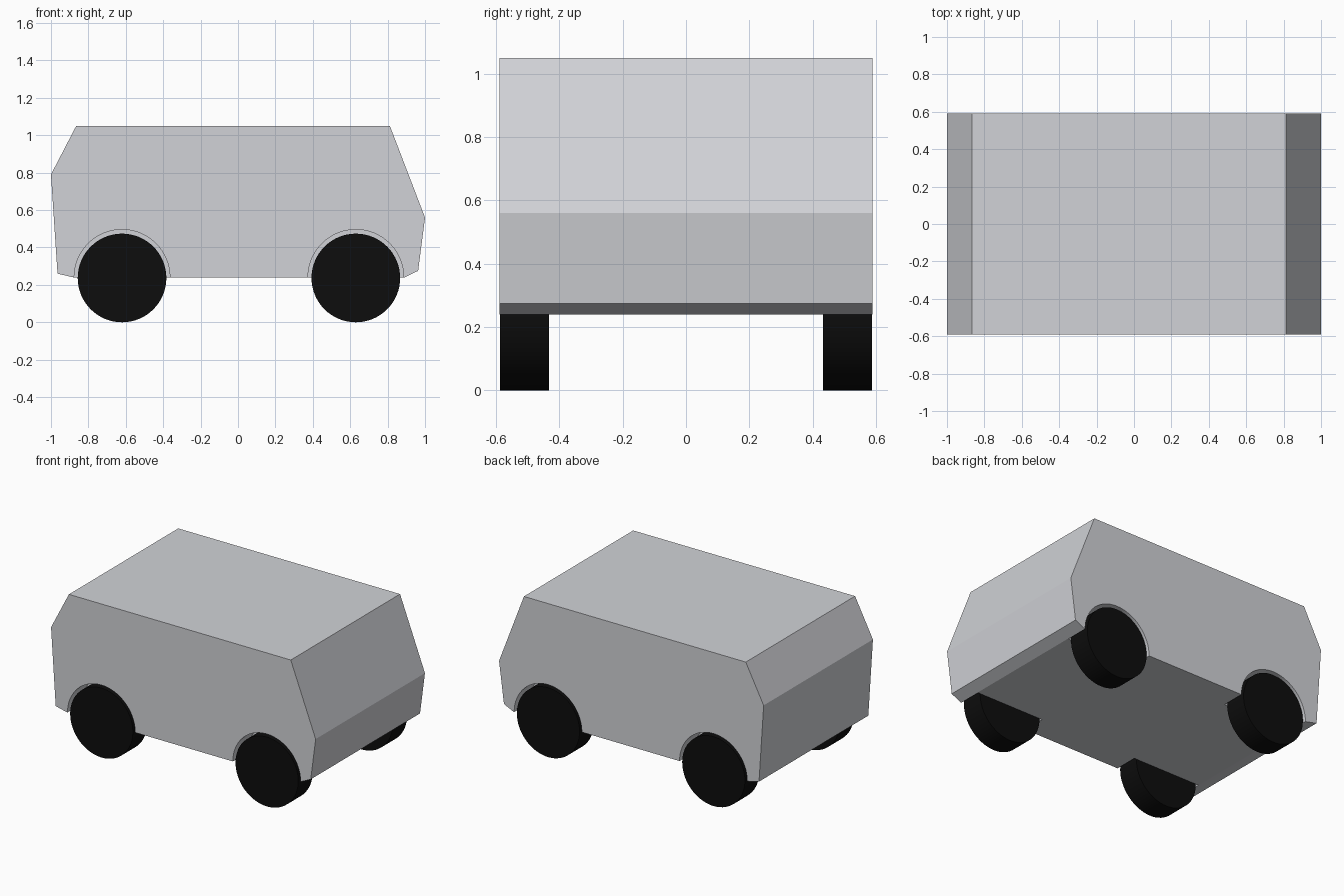
import bpy, bmesh, math
from mathutils import Matrix

if "Cube" in bpy.data.objects:
    bpy.data.objects.remove(bpy.data.objects["Cube"])

WHEEL_X = (-0.62, 0.63)
HALF_W, INNER_Y = 0.59, 0.43


def material(name, rgb):
    m = bpy.data.materials.new(name)
    m.diffuse_color = (*rgb, 1)
    m.use_nodes = True
    m.node_tree.nodes["Principled BSDF"].inputs["Base Color"].default_value = m.diffuse_color
    return m


def make_object(name, bm, mat):
    mesh = bpy.data.meshes.new(name)
    bmesh.ops.recalc_face_normals(bm, faces=bm.faces)
    bm.to_mesh(mesh)
    bm.free()
    mesh.materials.append(mat)
    ob = bpy.data.objects.new(name, mesh)
    bpy.context.collection.objects.link(ob)
    return ob


def cylinder_y(name, x, z, radius, y0, y1, mat, sides=64):
    """Cylinder lying along the y axis."""
    bm = bmesh.new()
    place = Matrix.Translation((x, (y0 + y1) / 2, z)) @ Matrix.Rotation(math.pi / 2, 4, 'X')
    bmesh.ops.create_cone(bm, cap_ends=True, segments=sides, radius1=radius,
                          radius2=radius, depth=abs(y1 - y0), matrix=place)
    return make_object(name, bm, mat)


def smooth(ob):
    bpy.ops.object.select_all(action='DESELECT')
    ob.select_set(True)
    bpy.context.view_layer.objects.active = ob
    bpy.ops.object.shade_smooth_by_angle(angle=math.radians(20))


silver = material("silver paint", (0.64, 0.65, 0.68))
black = material("black rubber", (0.004, 0.004, 0.004))

# Van body: side profile extruded across the width
profile = [(-0.965, 0.26), (-0.88, 0.24), (0.89, 0.24), (0.963, 0.275), (1.0, 0.56),
           (0.812, 1.05), (-0.865, 1.05), (-1.0, 0.79)]
bm = bmesh.new()
side = bm.faces.new([bm.verts.new((x, -HALF_W, z)) for x, z in profile])
ext = bmesh.ops.extrude_face_region(bm, geom=[side], use_keep_orig=True)
bmesh.ops.translate(bm, vec=(0, 2 * HALF_W, 0),
                    verts=[v for v in ext["geom"] if isinstance(v, bmesh.types.BMVert)])
body = make_object("van_body", bm, silver)

# Wheel arches cut into both sides, and the wheels inside them
for end, x in zip(("rear", "front"), WHEEL_X):
    for label, s in (("right", -1), ("left", 1)):
        cutter = cylinder_y("arch_cutter", x, 0.24, 0.256, s * INNER_Y, s * 0.7, silver)
        cutter.hide_render = True
        cut = body.modifiers.new("arch", 'BOOLEAN')
        cut.operation, cut.solver, cut.object = 'DIFFERENCE', 'EXACT', cutter
        bpy.context.view_layer.objects.active = body
        bpy.ops.object.modifier_apply(modifier=cut.name)
        bpy.data.objects.remove(cutter)
        smooth(cylinder_y(f"{end}_{label}_wheel", x, 0.237, 0.237,
                          s * (INNER_Y + 0.003), s * (HALF_W - 0.002), black))
smooth(body)
